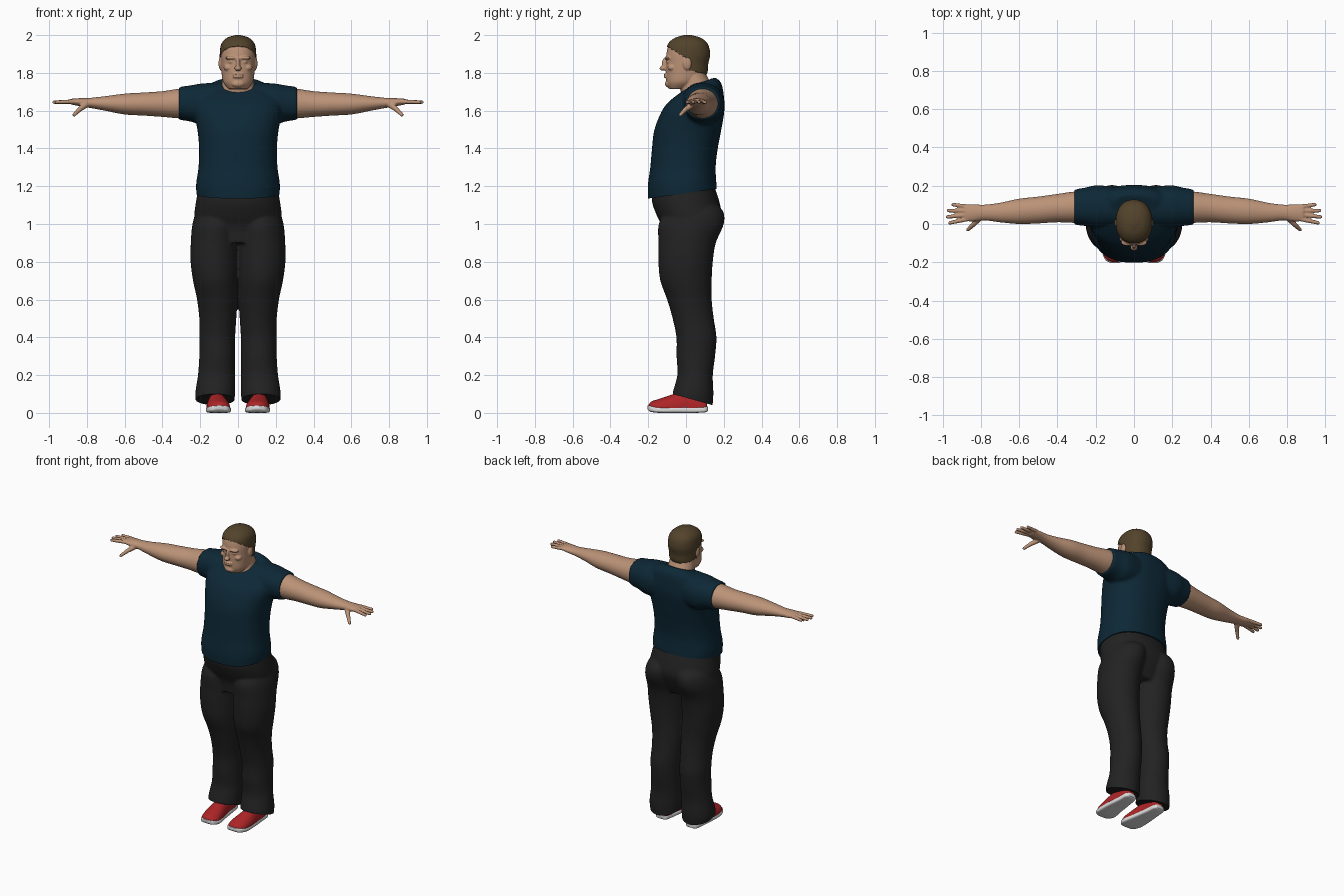
import bpy, bmesh, math
from mathutils import Matrix, Vector

cube = bpy.data.objects.get("Cube")
if cube:
    bpy.data.objects.remove(cube, do_unlink=True)


def material(name, r, g, b):
    m = bpy.data.materials.new(name)
    m.use_nodes = True
    m.diffuse_color = (r, g, b, 1)
    bsdf = m.node_tree.nodes["Principled BSDF"]
    bsdf.inputs["Base Color"].default_value = (r, g, b, 1)
    bsdf.inputs["Roughness"].default_value = 0.8
    return m


SKIN = material("skin", 0.50, 0.29, 0.185)
HAIR = material("brown hair", 0.085, 0.056, 0.024)
SHIRT = material("navy shirt", 0.004, 0.021, 0.037)
PANTS = material("charcoal trousers", 0.016, 0.016, 0.016)
RED = material("red canvas", 0.42, 0.018, 0.02)
WHITE = material("white rubber", 0.72, 0.72, 0.72)


def signed_pow(v, p):
    return math.copysign(abs(v) ** p, v)


def loft(bm, axis, rings, power=2.0, sides=40, steps=6):
    """Smooth skin through rings (position, centre a, centre b, radius a, radius b, tilt)."""
    rings = [Vector(tuple(r) + (0,) * (6 - len(r))) for r in rings]
    padded = [rings[0]] + rings + [rings[-1]]
    path = []
    for p0, p1, p2, p3 in zip(padded, padded[1:], padded[2:], padded[3:]):
        for k in range(steps):
            t = k / steps
            path.append(0.5 * (2 * p1 + (p2 - p0) * t + (2 * p0 - 5 * p1 + 4 * p2 - p3) * t * t
                               + (3 * p1 - p0 - 3 * p2 + p3) * t ** 3))
    path.append(rings[-1])
    loops = []
    for pos, ca, cb, ra, rb, tilt in path:
        loop = []
        for i in range(sides):
            ang = 2 * math.pi * i / sides
            a = ca + ra * signed_pow(math.cos(ang), 2 / power)
            db = rb * signed_pow(math.sin(ang), 2 / power)
            p = pos + tilt * db
            co = {"x": (p, a, cb + db), "y": (a, p, cb + db), "z": (a, cb + db, p)}[axis]
            loop.append(bm.verts.new(co))
        loops.append(loop)
    for lo, hi in zip(loops, loops[1:]):
        for i in range(sides):
            j = (i + 1) % sides
            bm.faces.new((lo[i], lo[j], hi[j], hi[i]))
    bm.faces.new(loops[0])
    bm.faces.new(loops[-1])


def blob(bm, centre, radii):
    m = Matrix.Translation(centre) @ Matrix.Diagonal((*radii, 1))
    bmesh.ops.create_uvsphere(bm, u_segments=20, v_segments=12, radius=1, matrix=m)


def digit(bm, p, q, r1, r2):
    p, q = Vector(p), Vector(q)
    turn = (q - p).to_track_quat("Z", "Y").to_matrix().to_4x4()
    bmesh.ops.create_cone(bm, cap_ends=True, segments=16, radius1=r1, radius2=r2,
                          depth=(q - p).length, matrix=Matrix.Translation((p + q) / 2) @ turn)
    blob(bm, q, (r2, r2, r2))
    blob(bm, p, (r1, r1, r1))


def cut(bm, co, no):
    """Trim away everything on the side the normal points to, and close the hole."""
    geom = bm.verts[:] + bm.edges[:] + bm.faces[:]
    res = bmesh.ops.bisect_plane(bm, geom=geom, plane_co=co, plane_no=no, clear_outer=True)
    edges = [e for e in res["geom_cut"] if isinstance(e, bmesh.types.BMEdge)]
    bmesh.ops.holes_fill(bm, edges=edges, sides=0)


def finish(bm, name, mats, voxel=0, smooth=4, trim=None):
    bmesh.ops.recalc_face_normals(bm, faces=bm.faces)
    mesh = bpy.data.meshes.new(name)
    bm.to_mesh(mesh)
    bm.free()
    ob = bpy.data.objects.new(name, mesh)
    bpy.context.collection.objects.link(ob)
    if voxel:  # fuse overlapping masses into one skin
        mod = ob.modifiers.new("fuse", "REMESH")
        mod.mode, mod.voxel_size = "VOXEL", voxel
        mod = ob.modifiers.new("soften", "SMOOTH")
        mod.factor, mod.iterations = 0.5, smooth
        deps = bpy.context.evaluated_depsgraph_get()
        mesh = bpy.data.meshes.new_from_object(ob.evaluated_get(deps))
        ob.modifiers.clear()
        ob.data = mesh
    if trim:
        bm = bmesh.new()
        bm.from_mesh(mesh)
        cut(bm, *trim)
        bm.to_mesh(mesh)
        bm.free()
    mesh.materials.clear()
    for m in mats:
        mesh.materials.append(m)
    bpy.ops.object.select_all(action="DESELECT")
    ob.select_set(True)
    bpy.context.view_layer.objects.active = ob
    bpy.ops.object.shade_smooth_by_angle(angle=math.radians(50))
    return ob


def mirrored(ob, name):
    twin = bpy.data.objects.new(name, ob.data.copy())
    twin.data.transform(Matrix.Diagonal((-1, 1, 1, 1)))
    twin.data.flip_normals()
    bpy.context.collection.objects.link(twin)


# Head and neck
SKULL = [(1.715, 0, -.045, .05, .045), (1.75, 0, -.02, .078, .084), (1.8, 0, 0, .087, .106),
         (1.85, 0, .004, .09, .109), (1.9, 0, .009, .092, .113), (1.95, 0, .01, .084, .1),
         (1.98, 0, .01, .056, .066), (1.994, 0, .01, .015, .02)]
bm = bmesh.new()
loft(bm, "z", SKULL, 2.2)
loft(bm, "z", [(1.62, 0, .07, .12, .09), (1.7, 0, .06, .1, .088), (1.74, 0, .054, .087, .08),
               (1.79, 0, .04, .08, .068), (1.83, 0, .04, .07, .06)])
blob(bm, (0, -.112, 1.848), (.011, .016, .032))     # nose bridge
blob(bm, (0, -.122, 1.824), (.019, .018, .013))     # nose tip
blob(bm, (0, -.09, 1.742), (.036, .022, .02))       # chin
for z in (1.779, 1.791):                            # lips
    blob(bm, (0, -.106, z), (.028, .013, .006))
for s in (-1, 1):
    blob(bm, (s * .035, -.096, 1.879), (.034, .019, .009))   # brow
    blob(bm, (s * .036, -.094, 1.858), (.014, .01, .007))    # eyelid
    blob(bm, (s * .05, -.074, 1.828), (.027, .024, .018))    # cheek
    blob(bm, (s * .093, .006, 1.85), (.01, .022, .034))      # ear
finish(bm, "head", [SKIN], .0045, 2)

# Close-cropped hair: skull shell trimmed along the hairline
bm = bmesh.new()
loft(bm, "z", SKULL, 2.2, 96, 16)
pivot = Vector((0, .01, 1.88))
for v in bm.verts:
    v.co = pivot + (v.co - pivot) * 1.05


def in_hair(c):
    if c.y < .02:
        return c.z > 1.94 - .6 * (c.y + .1)
    return c.z > 1.815 - .25 * (c.y - .02)


bmesh.ops.delete(bm, geom=[f for f in bm.faces if not in_hair(f.calc_center_median())],
                 context="FACES")
hair = finish(bm, "hair", [HAIR])
shell = hair.modifiers.new("thickness", "SOLIDIFY")
shell.thickness, shell.offset = .012, -1

# Shirt with short sleeves
bm = bmesh.new()
loft(bm, "z", [(1.09, 0, -.015, .212, .185), (1.2, 0, -.02, .222, .182), (1.3, 0, -.016, .209, .173),
               (1.4, 0, -.006, .206, .174), (1.5, 0, .01, .215, .177), (1.6, 0, .038, .235, .165),
               (1.66, 0, .056, .225, .145, .08), (1.715, 0, .072, .185, .115, .25),
               (1.752, 0, .085, .11, .07, .35)], 2.3, 56)
for s in (-1, 1):
    loft(bm, "x", [(s * .07, .085, 1.635, .105, .115), (s * .19, .09, 1.634, .112, .11),
                   (s * .25, .09, 1.638, .101, .096), (s * .312, .088, 1.639, .092, .087)], 2.2)
finish(bm, "shirt", [SHIRT], .008, 5, ((0, -.2, 1.135), (0, .14, -1)))

# Trousers
bm = bmesh.new()
loft(bm, "z", [(.9, 0, .005, .17, .12), (.98, 0, .02, .225, .145), (1.05, 0, .015, .231, .172),
               (1.12, 0, -.002, .222, .178), (1.2, 0, -.015, .208, .165)], 2.2, 56)
for s in (-1, 1):
    loft(bm, "z", [(.02, s * .12, .035, .097, .104), (.1, s * .121, .037, .105, .108),
                   (.2, s * .114, .048, .098, .094), (.3, s * .11, .052, .095, .102),
                   (.4, s * .11, .055, .095, .106), (.5, s * .107, .038, .098, .109),
                   (.6, s * .11, .018, .107, .118), (.7, s * .12, 0, .118, .136),
                   (.8, s * .126, -.002, .125, .144), (.9, s * .125, .006, .125, .152),
                   (1, s * .119, .028, .122, .172), (1.07, s * .107, .05, .11, .145),
                   (1.12, s * .09, .06, .08, .08)])
finish(bm, "trousers", [PANTS], .008, 4, ((0, -.07, .1), (0, -.28, -1)))

# Arms and hands
bm = bmesh.new()
loft(bm, "x", [(.2, .09, 1.64, .078, .075), (.3, .088, 1.638, .082, .079), (.4, .083, 1.635, .074, .068),
               (.5, .073, 1.635, .07, .061), (.6, .066, 1.635, .066, .055), (.7, .06, 1.638, .051, .039),
               (.78, .06, 1.641, .041, .027), (.84, .058, 1.645, .045, .021),
               (.885, .058, 1.648, .043, .015)])
for base, tip in (((.87, .026), (.962, .006)), ((.875, .048), (.974, .037)),
                  ((.875, .069), (.97, .07)), ((.865, .09), (.945, .101))):
    digit(bm, (*base, 1.648), (*tip, 1.645), .012, .0095)
digit(bm, (.8, .04, 1.636), (.838, -.002, 1.607), .018, .013)
digit(bm, (.838, -.002, 1.607), (.868, -.03, 1.578), .013, .0095)
arm = finish(bm, "left_arm", [SKIN], .0045, 3)
mirrored(arm, "right_arm")

# Shoe uppers: white toe cap and tongue, red sides
bm = bmesh.new()
loft(bm, "y", [(-.199, .1, .028, .02, .012), (-.185, .1, .028, .045, .031), (-.15, .102, .028, .06, .044),
               (-.1, .106, .028, .061, .06), (-.05, .11, .028, .055, .077), (0, .112, .028, .048, .087),
               (.06, .113, .028, .043, .08), (.1, .114, .028, .036, .055), (.112, .114, .028, .02, .03)])
cut(bm, (0, 0, .022), (0, 0, -1))
bm.normal_update()
for f in bm.faces:
    c = f.calc_center_median()
    tongue = abs(c.x - .108) < .02 and c.z > .05 and c.y < .02
    f.material_index = 1 if c.y < -.135 or tongue else 0
upper = finish(bm, "left_shoe_upper", [RED, WHITE])
mirrored(upper, "right_shoe_upper")

# Rubber soles
bm = bmesh.new()
loft(bm, "y", [(-.203, .1, .028, .022, .01), (-.187, .1, .022, .05, .016), (-.14, .102, .016, .066, .016),
               (-.06, .109, .016, .06, .016), (.04, .112, .016, .048, .016), (.1, .114, .018, .042, .015),
               (.117, .114, .022, .026, .012)], 4)
sole = finish(bm, "left_sole", [WHITE])
mirrored(sole, "right_sole")
